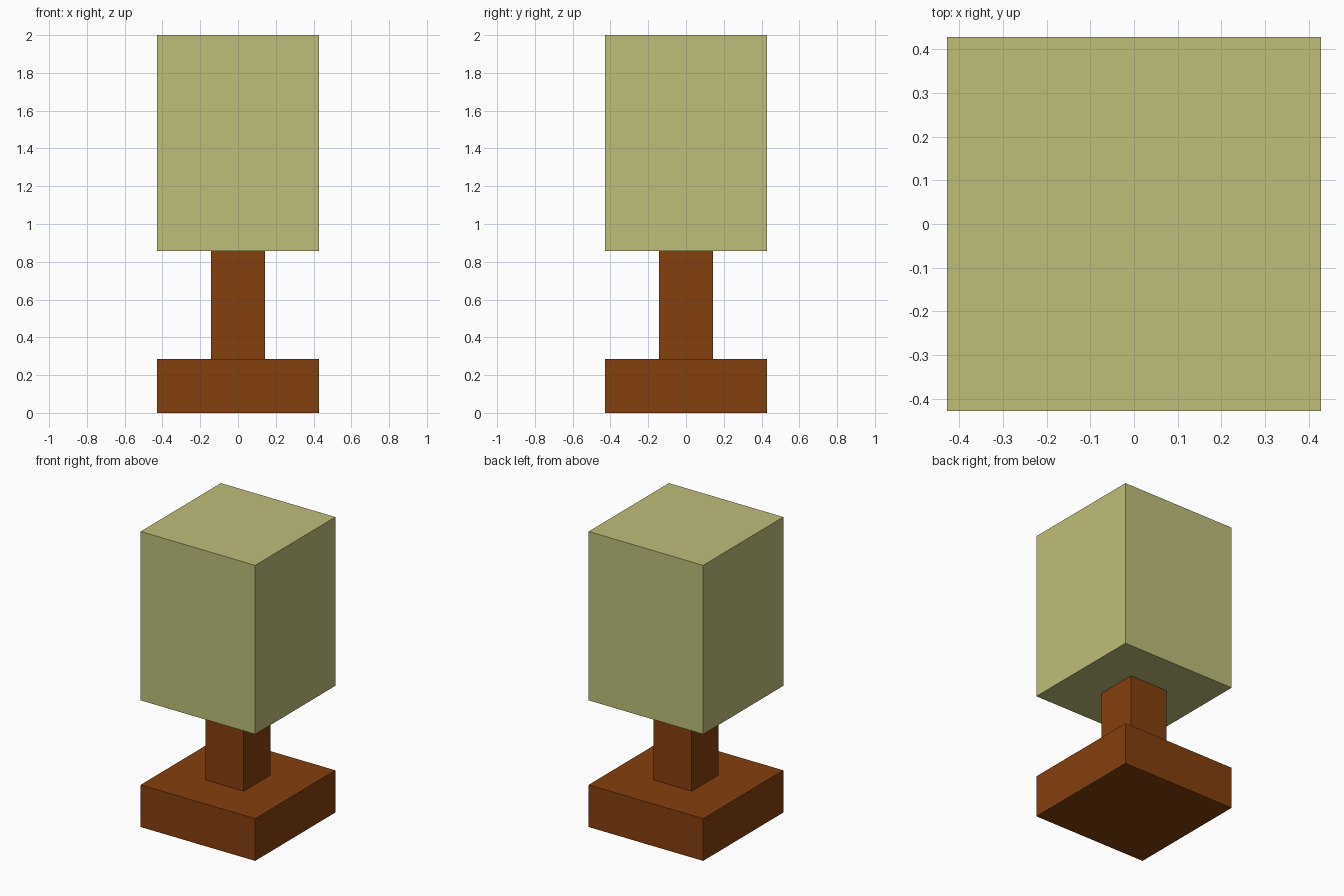
import bpy
import bmesh
from mathutils import Matrix

cube = bpy.data.objects.get("Cube")
if cube:
    bpy.data.objects.remove(cube, do_unlink=True)

U = 2 / 7  # the whole lamp is seven units tall


def material(name, rgb):
    mat = bpy.data.materials.new(name)
    mat.use_nodes = True
    colour = (*rgb, 1.0)
    mat.diffuse_color = colour
    bsdf = next(n for n in mat.node_tree.nodes if n.type == 'BSDF_PRINCIPLED')
    bsdf.inputs["Base Color"].default_value = colour
    return mat


def box(name, width, bottom, top, mat):
    """Square, flat-faced block centred on the z axis."""
    bm = bmesh.new()
    placement = (Matrix.Translation((0, 0, (bottom + top) / 2))
                 @ Matrix.Diagonal((width, width, top - bottom, 1)))
    bmesh.ops.create_cube(bm, size=1, matrix=placement)
    mesh = bpy.data.meshes.new(name)
    bm.to_mesh(mesh)
    bm.free()
    mesh.materials.append(mat)
    obj = bpy.data.objects.new(name, mesh)
    bpy.context.collection.objects.link(obj)
    return obj


wood = material("brown wood", (0.231, 0.050, 0.004))
fabric = material("pale olive fabric", (0.521, 0.515, 0.195))

# Square foot, slim post and tall shade
box("base", 3 * U, 0, U, wood)
box("post", U, U, 3 * U, wood)
box("shade", 3 * U, 3 * U, 7 * U, fabric)
